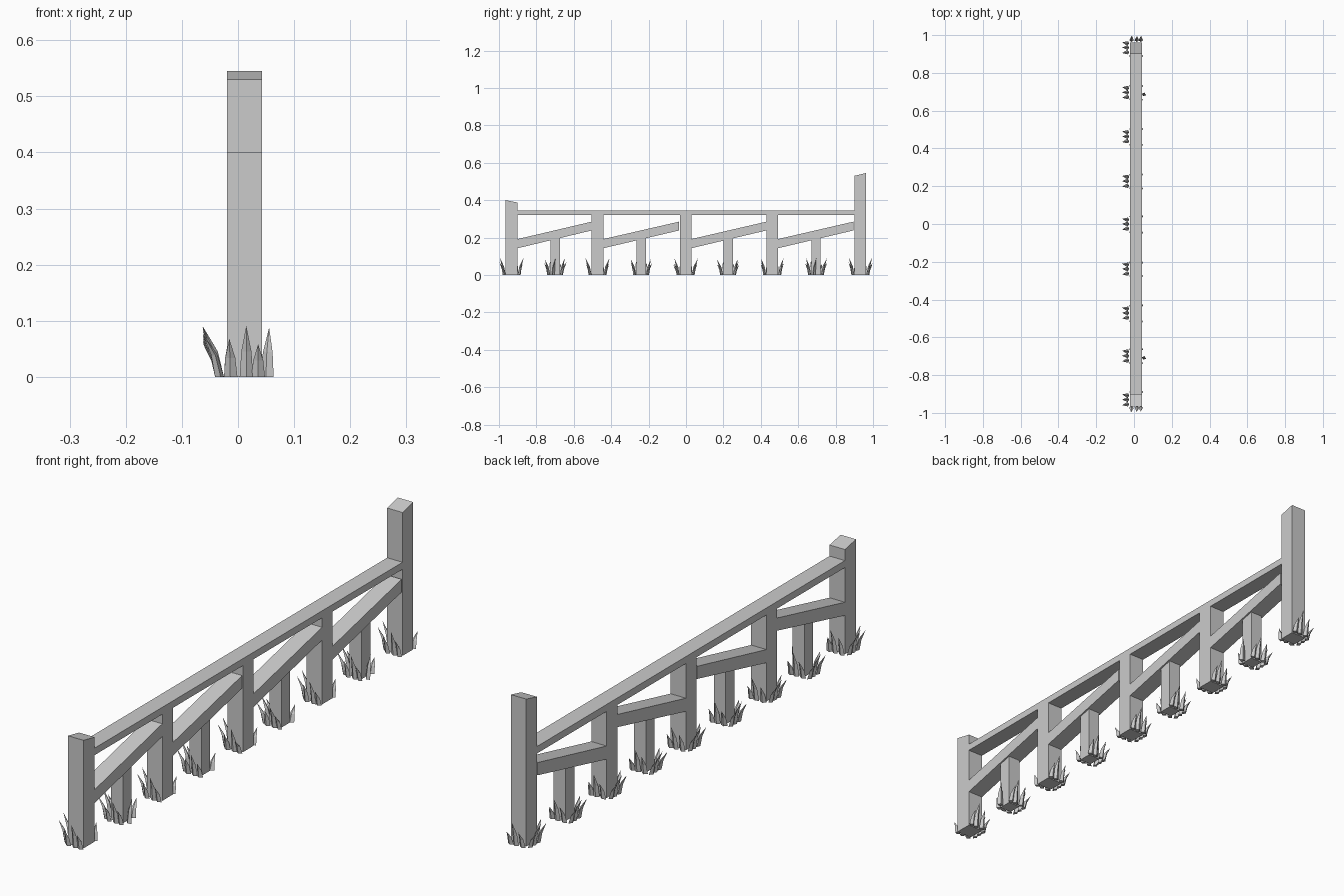
import bpy, bmesh, random
from mathutils import Vector

if "Cube" in bpy.data.objects:
    bpy.data.objects.remove(bpy.data.objects["Cube"])

random.seed(4)
X0, X1 = -0.02, 0.043


def finish(bm, name):
    bmesh.ops.recalc_face_normals(bm, faces=bm.faces)
    me = bpy.data.meshes.new(name)
    bm.to_mesh(me)
    bm.free()
    bpy.context.collection.objects.link(bpy.data.objects.new(name, me))


def prism(name, yz, x0=X0, x1=X1):
    """Extrude a side profile (y, z) across the fence thickness."""
    bm = bmesh.new()
    face = bm.faces.new([bm.verts.new((x0, y, z)) for y, z in yz])
    ext = bmesh.ops.extrude_face_region(bm, geom=[face])
    verts = [v for v in ext["geom"] if isinstance(v, bmesh.types.BMVert)]
    bmesh.ops.translate(bm, verts=verts, vec=(x1 - x0, 0, 0))
    finish(bm, name)


def blade(bm, base, out, height, width, lean):
    """Curved, tapering four-sided grass blade leaning along 'out'."""
    out = Vector(out).normalized()
    side = Vector((-out.y, out.x, 0))
    base = Vector(base)
    rings = []
    for t, scale, bend in ((0, 1, 0), (0.5, 0.75, 0.3)):
        c = base + out * lean * bend + Vector((0, 0, height * t))
        w, d = side * width * scale / 2, out * 0.008 * scale
        rings.append([bm.verts.new(c + o) for o in (w, d, -w, -d)])
    tip = bm.verts.new(base + out * lean + Vector((0, 0, height)))
    bm.faces.new(rings[0])
    for i in range(4):
        j = (i + 1) % 4
        bm.faces.new((rings[0][i], rings[0][j], rings[1][j], rings[1][i]))
        bm.faces.new((rings[1][i], rings[1][j], tip))


def grass(name, y, half, right_blade=False):
    bm = bmesh.new()
    # blades along the -x face
    for dy, h in ((-0.022, 0.075), (0.002, 0.088), (0.024, 0.065)):
        blade(bm, (-0.033, y + dy, 0), (-1, dy * 8, 0),
              h + random.uniform(-0.006, 0.003), 0.024, 0.03)
    # blades along both ends of the post
    for s in (-1, 1):
        for x, h in ((-0.013, 0.07), (0.015, 0.092), (0.036, 0.06)):
            blade(bm, (x, y + s * (half + 0.009), 0), (random.uniform(-.2, .1), s, 0),
                  h + random.uniform(-0.008, 0.001), 0.024,
                  random.uniform(0.018, 0.027))
    if right_blade:
        blade(bm, (0.052, y - 0.01, 0), (0.3, 1, 0), 0.088, 0.024, 0.012)
    finish(bm, name)


# End posts with slanted tops
prism("short_end_post", [(-0.965, 0), (-0.9, 0), (-0.9, 0.387), (-0.965, 0.4)])
prism("tall_end_post", [(0.9, 0), (0.962, 0), (0.962, 0.545), (0.9, 0.53)])

# Top rail
prism("top_rail", [(-0.9, 0.32), (0.9, 0.32), (0.9, 0.346), (-0.9, 0.346)])

# Middle posts
for i, y in enumerate((-0.473, -0.002, 0.461)):
    prism(f"middle_post_{i}", [(y - .031, 0), (y + .031, 0), (y + .031, .32), (y - .031, .32)])
    grass(f"middle_grass_{i}", y, 0.031)

# Sloping braces, each with a stub post below
bays = ((-0.9, -0.504, -0.7), (-0.442, -0.037, -0.24), (0.029, 0.43, 0.225), (0.492, 0.895, 0.695))
for i, (a, b, m) in enumerate(bays):
    prism(f"brace_{i}", [(a, 0.143), (b, 0.238), (b, 0.285), (a, 0.192)])

    def under(y):
        return 0.143 + 0.095 * (y - a) / (b - a)

    l, r = m - 0.025, m + 0.025
    prism(f"stub_post_{i}", [(l, 0), (r, 0), (r, under(r)), (l, under(l))], -0.012, 0.037)
    grass(f"stub_grass_{i}", m, 0.025, i in (0, 3))

# Grass at the end posts
for i, y in enumerate((-0.932, 0.932)):
    grass(f"end_grass_{i}", y, 0.031)
